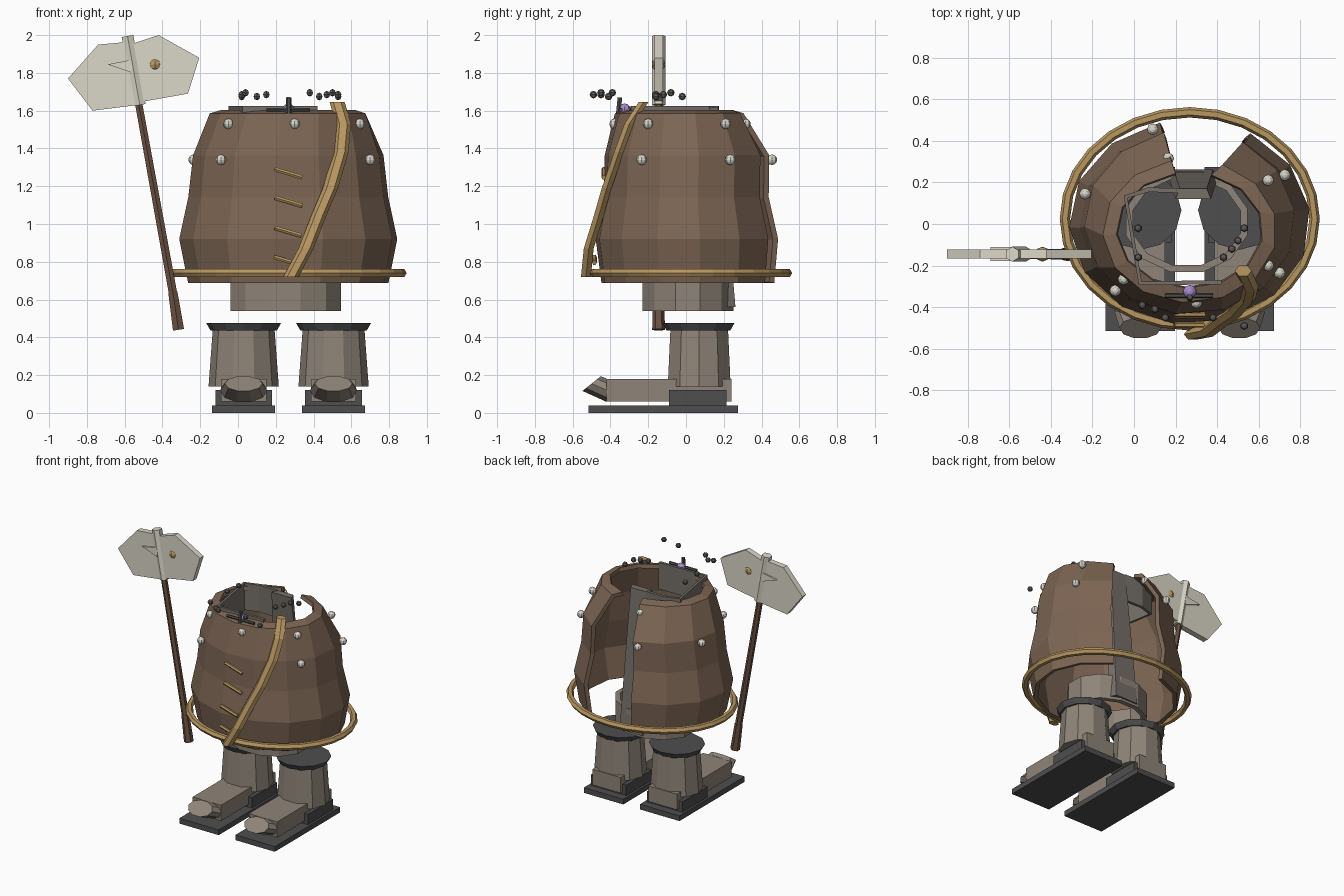
import bpy
import bmesh
from math import sin, cos, pi, radians
from mathutils import Vector as V

if "Cube" in bpy.data.objects:
    bpy.data.objects.remove(bpy.data.objects["Cube"])


def material(name, *rgb):
    m = bpy.data.materials.new(name)
    m.use_nodes = True
    m.diffuse_color = (*rgb, 1)
    m.node_tree.nodes["Principled BSDF"].inputs["Base Color"].default_value = (*rgb, 1)
    return m


LEATHER = material("brown leather", .205, .132, .088)
STONE = material("warm grey", .275, .232, .188)
LINING = material("dull grey", .18, .16, .14)
DARK = material("dark iron", .08, .077, .078)
GOLD = material("tan rope", .48, .31, .12)
STEEL = material("pale steel", .71, .68, .58)
WOOD = material("dark wood", .15, .085, .055)
SILVER = material("silver", .68, .67, .60)
PURPLE = material("purple gem", .40, .28, .65)
BEAD = material("bead grey", .12, .11, .105)
CX = .268


def loft(name, rings, mat, around=True, caps=True, loop=False, thick=0):
    """Skin a list of point rings with quads."""
    n, k = len(rings[0]), len(rings)
    faces = []
    for i in range(k if loop else k - 1):
        for j in range(n if around else n - 1):
            a, b = i * n, (i + 1) % k * n
            faces.append((a + j, a + (j + 1) % n, b + (j + 1) % n, b + j))
    if caps and around and not loop:
        faces += [tuple(range(n)), tuple(range((k - 1) * n, k * n))]
    me = bpy.data.meshes.new(name)
    me.from_pydata([tuple(p) for r in rings for p in r], [], faces)
    me.materials.append(mat)
    ob = bpy.data.objects.new(name, me)
    bpy.context.collection.objects.link(ob)
    bm = bmesh.new()
    bm.from_mesh(me)
    bmesh.ops.recalc_face_normals(bm, faces=bm.faces)
    bm.to_mesh(me)
    bm.free()
    if thick:
        s = ob.modifiers.new("thickness", "SOLIDIFY")
        s.thickness, s.offset = thick, 0
    return ob


def ellipse(x, y, z, rx, ry, n=12, start=0, sweep=360):
    count = n if sweep == 360 else n + 1
    angles = [radians(start + sweep * i / n) for i in range(count)]
    return [V((x + rx * cos(a), y + ry * sin(a), z)) for a in angles]


def rod(name, a, b, r0, r1, mat, n=6):
    a, b = V(a), V(b)
    q = (b - a).to_track_quat("Z", "Y")
    return loft(name, [[c + q @ p for p in ellipse(0, 0, 0, r, r, n)]
                       for c, r in ((a, r0), (b, r1))], mat)


def box(name, x0, x1, y0, y1, z0, z1, mat):
    return loft(name, [[V((x0, y0, z)), V((x1, y0, z)), V((x1, y1, z)), V((x0, y1, z))]
                       for z in (z0, z1)], mat)


def slab(name, outline, y, half, mat):
    return loft(name, [[V((x, y + d, z)) for x, z in outline] for d in (-half, half)], mat)


def ball(name, p, r, mat, n=8):
    bpy.ops.mesh.primitive_uv_sphere_add(segments=n, ring_count=n * 3 // 4, radius=r, location=p)
    ob = bpy.context.object
    ob.name = ob.data.name = name
    ob.data.materials.append(mat)
    return ob


# Legs and boots
for side, x in (("right", .03), ("left", 2 * CX - .03)):
    box(side + "_sole", x - .167, x + .167, -.515, .275, 0, .04, DARK)
    box(side + "_heel", x - .15, x + .15, -.09, .215, .04, .12, DARK)
    box(side + "_shoe", x - .12, x + .12, -.42, .24, .06, .18, STONE)
    base = [V((p.x, -.42, .12 + p.y)) for p in ellipse(x, 0, 0, .125, .065, 10)]
    tip = [V((p.x, -.5 + p.y * .75, .155 + p.y * .6)) for p in ellipse(x, 0, 0, .10, .068, 10)]
    loft(side + "_toe", [base, tip], STONE)
    loft(side + "_shin", [ellipse(x, .07, .14, .186, .175, 10),
                          ellipse(x, .07, .45, .163, .16, 10)], STONE)
    loft(side + "_knee_cap", [ellipse(x, .066, .435, .175, .168),
                              ellipse(x, .066, .475, .198, .19)], DARK)

# Hip tube, open inside
loft("hips", [ellipse(CX - .015, .01, z, .285, .232, 12, 15) for z in (.54, .73)],
     STONE, caps=False, thick=.035)

# Coat shell, open at the back: height, half width, half depth, centre depth, gap edges
coat = [(.69, .518, .452, .015, 104, 420), (.92, .565, .478, .01, 104, 420),
        (1.14, .517, .432, .005, 104, 420), (1.36, .492, .43, .01, 104, 420),
        (1.575, .408, .335, -.032, 102, 428), (1.59, .35, .275, -.03, 101, 433)]
loft("coat", [ellipse(CX, y, z, rx, ry, 12, a, b - a) for z, rx, ry, y, a, b in coat],
     LEATHER, around=False, thick=.03)

# Back brace, leaning in towards its top
loft("back_brace", [[V((x0, back, z)), V((x1, back, z)), V((x1 + .02, back - .05, z)),
                     V((x0 - .02, back - .05, z))][::-1]
                    for z, x0, x1, back in ((.56, .19, .38, .262), (1.62, .22, .35, .17))],
     LINING)

# Broken collar
wall = [(.42, -.28), (.03, -.285), (-.04, .13), (.07, .165), (.22, .16)]
loft("collar", [[V((x, y, z)) for x, y in wall] for z in (1.42, 1.625)],
     LINING, around=False, thick=.022)
ball("collar_gem", (CX, -.325, 1.605), .033, PURPLE)
rod("clasp_pin", (CX, -.365, 1.52), (CX, -.35, 1.67), .014, .014, DARK)
rod("clasp_bar", (.15, -.345, 1.605), (.38, -.345, 1.605), .011, .011, DARK)

# Floating beads of a necklace
beads = [(.02, -.02), (.02, -.16), (.04, -.39), (.1, -.41), (.15, -.45), (.38, -.45),
         (.43, -.16), (.47, -.12), (.5, -.08), (.53, -.02), (.53, -.49)]
for i, (x, y) in enumerate(beads):
    ball("bead", (x, y, 1.675 + .01 * (i % 3)), .02, BEAD, 6)

# Coat studs
upper = [(.165, .315), (.645, .21), (.645, -.2), (-.05, -.265), (.3, -.378)]
lower = [(.09, .455), (-.235, .145), (.725, .235), (.7, -.235), (-.09, -.32)]
for z, spots in ((1.53, upper), (1.34, lower)):
    for x, y in spots:
        ball("stud", (x, y, z), .028, SILVER)

# Rope belt
belt = []
for i in range(28):
    a = 2 * pi * i / 28
    belt.append([V((CX + (.6 + p.x) * cos(a), .025 + (.512 + p.x) * sin(a), .74 + p.y))
                 for p in ellipse(0, 0, 0, .025, .025, 6)])
loft("rope_belt", belt, GOLD, loop=True)

# Shoulder sash
sash = [(.525, -.225, 1.645), (.558, -.3, 1.53), (.545, -.355, 1.38), (.49, -.42, 1.19),
        (.43, -.46, 1.05), (.36, -.515, .87), (.28, -.53, .72)]
loft("sash", [ellipse(x, y, z, .04, .03, 6) for x, y, z in sash], GOLD)

# Front stitches
for x, y, z, w in ((.195, -.435, 1.29, .145), (.195, -.442, 1.14, .145),
                   (.195, -.485, .98, .14), (.19, -.485, .825, .1)):
    rod("stitch", (x, y, z), (x + w, y, z - w * .3), .013, .013, GOLD)

# Axe
AY = -.145
rod("axe_handle", (-.32, AY, .5), (-.53, AY, 1.66), .026, .022, WOOD)
rod("axe_grip", (-.315, AY, .44), (-.345, AY, .64), .034, .028, WOOD)
rod("axe_socket", (-.52, AY, 1.63), (-.585, AY, 1.995), .036, .036, STEEL)
slab("axe_spike", [(-.56, 1.87), (-.69, 1.845), (-.56, 1.8)], AY, .034, STEEL)
slab("axe_rear_blade", [(-.9, 1.77), (-.74, 1.95), (-.57, 1.965), (-.53, 1.63), (-.77, 1.6)],
     AY, .022, STEEL)
slab("axe_front_blade", [(-.57, 1.95), (-.42, 2), (-.205, 1.88), (-.265, 1.69), (-.52, 1.645)],
     AY, .022, STEEL)
ball("axe_rivet", (-.44, AY, 1.845), .036, GOLD)
